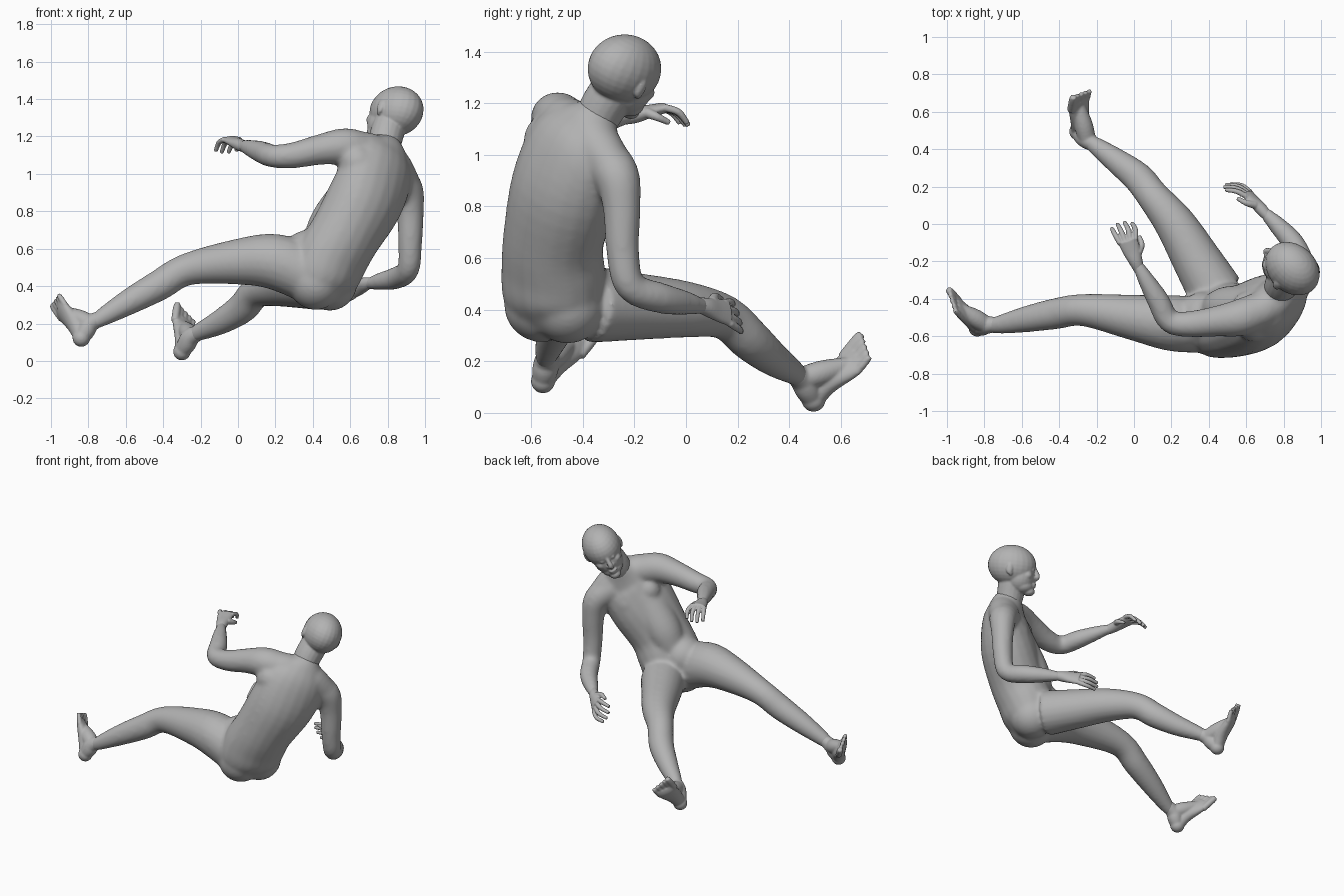
import bpy, bmesh, math
from mathutils import Vector, Matrix

cube = bpy.data.objects.get("Cube")
if cube:
    bpy.data.objects.remove(cube, do_unlink=True)

# One plain grey for the whole figure
grey = bpy.data.materials.new("plain_grey")
grey.use_nodes = True
colour = (0.45, 0.45, 0.45, 1)
grey.diffuse_color = colour
grey.node_tree.nodes["Principled BSDF"].inputs["Base Color"].default_value = colour


def spline(points, steps=4):
    """Catmull-Rom interpolation of points of any dimension."""
    pts = [Vector(p) for p in points]
    pts = [pts[0] * 2 - pts[1]] + pts + [pts[-1] * 2 - pts[-2]]
    out = []
    for a, b, c, d in zip(pts, pts[1:], pts[2:], pts[3:]):
        for i in range(steps):
            t = i / steps
            out.append(b + (c - a) * t / 2 + (a * 2 - b * 5 + c * 4 - d) * t * t / 2
                       + (b * 3 - a - c * 3 + d) * t ** 3 / 2)
    return out + [pts[-2]]


def tube(bm, points, side=(0, 0, 1), side_end=None, sides=20):
    """Loft of ellipses; each point is x, y, z, half width, half depth."""
    pts = spline([tuple(p) if len(p) == 5 else (*p, p[3]) for p in points])
    start, end = Vector(side), Vector(side_end or side)
    rings = []
    for i, p in enumerate(pts):
        ahead, behind = pts[min(i + 1, len(pts) - 1)], pts[max(i - 1, 0)]
        along = Vector((ahead - behind)[:3]).normalized()
        wide = start.lerp(end, i / (len(pts) - 1))
        wide = (wide - along * wide.dot(along)).normalized()
        deep = wide.cross(along)
        ring = []
        for k in range(sides):
            a = math.tau * k / sides
            ring.append(bm.verts.new(Vector(p[:3]) + wide * p[3] * math.cos(a)
                                     + deep * p[4] * math.sin(a)))
        rings.append(ring)
    for low, high in zip(rings, rings[1:]):
        for k in range(sides):
            n = (k + 1) % sides
            bm.faces.new((low[k], low[n], high[n], high[k]))
    bm.faces.new(rings[0][::-1])
    bm.faces.new(rings[-1])


def ball(bm, centre, radii, frame=Matrix.Identity(3)):
    place = Matrix.Translation(centre) @ frame.to_4x4() @ Matrix.Diagonal((*radii, 1))
    bmesh.ops.create_uvsphere(bm, u_segments=24, v_segments=16, radius=1, matrix=place)


def finish(name, bm, voxel, rounds):
    """Fuse the overlapping pieces into one soft skin."""
    bmesh.ops.recalc_face_normals(bm, faces=bm.faces)
    mesh = bpy.data.meshes.new(name)
    bm.to_mesh(mesh)
    bm.free()
    mesh.materials.append(grey)
    obj = bpy.data.objects.new(name, mesh)
    bpy.context.collection.objects.link(obj)
    fuse = obj.modifiers.new("fuse", 'REMESH')
    fuse.mode = 'VOXEL'
    fuse.voxel_size = voxel
    fuse.use_smooth_shade = True
    soft = obj.modifiers.new("soften", 'SMOOTH')
    soft.factor = 0.5
    soft.iterations = rounds


# Torso, twisting from the hips up to the shoulders
body = bmesh.new()
tube(body, [(.43, -.51, .33, .16, .11), (.455, -.515, .44, .205, .175),
            (.5, -.515, .55, .212, .185), (.57, -.515, .67, .205, .182),
            (.68, -.475, .86, .226, .182), (.75, -.43, 1.02, .22, .15),
            (.775, -.385, 1.1, .17, .115), (.785, -.35, 1.16, .1, .09),
            (.79, -.335, 1.2, .06, .06)],
     (-.5, -.85, .1), (-.72, -.5, .5))
tube(body, [(.58, -.51, 1.15, .08), (.7, -.45, 1.12, .1),
            (.82, -.36, 1.05, .1), (.9, -.28, .94, .08)])      # shoulder yoke
for spot in [(.415, -.56, .42), (.49, -.46, .415)]:            # buttocks
    ball(body, spot, [.147] * 3)
for spot in [(.61, -.44, 1.0), (.72, -.345, .91)]:             # chest muscles
    ball(body, spot, (.085, .08, .09))
ball(body, (.375, -.5, .56), [.14] * 3)                        # hip crease
tube(body, [(.44, -.46, .62, .1), (.5, -.455, .73, .122),
            (.59, -.45, .86, .122), (.65, -.43, .97, .1)])     # belly and ribs
ball(body, (.64, -.53, 1.06), [.1] * 3)                        # shoulder blade

# Arms
tube(body, [(.68, -.46, 1.12, .1), (.57, -.5, 1.145, .1), (.44, -.52, 1.13, .082),
            (.3, -.535, 1.1, .07), (.19, -.52, 1.095, .062), (.13, -.41, 1.115, .06),
            (.06, -.29, 1.14, .044), (.01, -.2, 1.155, .026)])
tube(body, [(.82, -.34, 1.0, .1), (.9, -.27, .92, .09), (.92, -.25, .8, .074),
            (.92, -.245, .62, .064), (.91, -.215, .49, .06), (.85, -.1, .445, .06),
            (.76, .0, .425, .047), (.68, .08, .41, .026)], (1, 0, 0))

# Legs
tube(body, [(.38, -.54, .46, .15), (.2, -.53, .53, .15), (0, -.5, .53, .123),
            (-.27, -.46, .49, .087), (-.42, -.48, .405, .083), (-.58, -.51, .317, .07),
            (-.73, -.54, .23, .048), (-.81, -.545, .18, .028)])
tube(body, [(.44, -.37, .42, .15), (.34, -.2, .412, .132), (.22, 0, .4, .11),
            (.1, .15, .37, .087), (.025, .245, .285, .083), (-.09, .335, .21, .068),
            (-.215, .425, .15, .046), (-.27, .465, .11, .028)])
finish("body", body, .012, 12)


def build_foot(name, shin, ankle, heel, ball_spot, toe_tip, lateral):
    """Foot with the lateral direction running from big toe to little toe."""
    bm = bmesh.new()
    shin, ankle, heel, ball_spot, toe_tip = map(
        Vector, (shin, ankle, heel, ball_spot, toe_tip))
    aim = (toe_tip - heel).normalized()
    lateral = Vector(lateral)
    lateral = (lateral - aim * lateral.dot(aim)).normalized()
    middle = heel.lerp(ball_spot, .5).lerp(ankle, .15)
    tube(bm, [(*heel, .04, .038), (*middle, .053, .043), (*ball_spot, .07, .031),
              (*ball_spot.lerp(toe_tip, .4), .064, .019)], lateral)
    tube(bm, [(*shin, .032), (*ankle, .049), (*ankle.lerp(heel, .5), .05),
              (*heel, .042)], lateral)
    tube(bm, [(*ankle, .047), (*ankle.lerp(ball_spot, .45), .049),
              (*ball_spot, .032)], lateral)
    ball(bm, heel, [.047] * 3)
    for i in range(5):
        offset = lateral * (i - 2) * .029
        base = ball_spot + offset
        tip = toe_tip + offset * 1.05 - aim * .009 * i
        size = .021 if i == 0 else .015
        tube(bm, [(*base, size), (*base.lerp(tip, .7), size), (*tip, size * .8)], lateral)
    finish(name, bm, .006, 6)


build_foot("left_foot", (-.7, -.535, .247), (-.79, -.54, .2), (-.838, -.555, .122),
           (-.93, -.455, .26), (-.985, -.395, .34), (.3, -.85, .3))
build_foot("right_foot", (-.18, .4, .167), (-.25, .45, .13), (-.3, .495, .05),
           (-.295, .635, .185), (-.28, .71, .275), (.65, .3, -.6))


def build_hand(name, wrist, knuckle, aim, palm, thumb_side):
    """Palm, four curled fingers and a thumb."""
    bm = bmesh.new()
    wrist, knuckle = Vector(wrist), Vector(knuckle)
    aim, palm, across = (Vector(v).normalized() for v in (aim, palm, thumb_side))
    tube(bm, [(*wrist.lerp(knuckle, -.5), .026), (*wrist, .037, .032),
              (*wrist.lerp(knuckle, .5), .048, .026), (*knuckle, .054, .021)], across)
    for i in range(4):
        spread = across * (1.5 - i)
        base = knuckle + spread * .028 - aim * .01
        length = .06 if i in (1, 2) else .052
        bend = base + (aim + spread * .18 + palm * .25) * length
        tip = bend + (aim * .6 + palm * .8) * length
        tube(bm, [(*base, .015), (*bend, .014), (*tip, .011)], across)
    root = wrist.lerp(knuckle, .35) + across * .03
    bend = root + (across * .6 + aim * .7 + palm * .3) * .05
    tube(bm, [(*root, .021), (*bend, .016), (*(bend + (aim + palm * .4) * .045), .011)], palm)
    finish(name, bm, .005, 2)


build_hand("left_hand", (.01, -.2, 1.155), (-.035, -.085, 1.183), (-.2, .92, -.1),
           (-.25, .1, -.9), (1, .25, 0))
build_hand("right_hand", (.68, .08, .41), (.605, .165, .385), (-.66, .62, -.15),
           (-.8, -.25, -.1), (-.2, -.25, .85))

# Head, in its own frame of left, forward and up
head = bmesh.new()
forward = Vector((-.73, .67, -.13)).normalized()
left = Vector((-.63, -.62, .42))
left = (left - forward * left.dot(forward)).normalized()
up = forward.cross(left)
turn = Matrix((left, forward, up)).transposed()
skull = Vector((.84, -.232, 1.333))


def at(x, y, z):
    return skull + turn @ Vector((x, y, z))


def lump(x, y, z, *radii):
    ball(head, at(x, y, z), radii, turn)


lump(0, -.01, 0, .126, .16, .135)                 # skull
lump(0, .05, -.07, .097, .1, .11)                 # face
lump(0, .075, -.128, .075, .072, .055)            # jaw
lump(0, .115, -.162, .04, .042, .032)             # chin
lump(0, .116, .005, .065, .03, .025)              # brow
lump(0, .146, -.112, .03, .016, .009)             # upper lip
lump(0, .144, -.128, .026, .016, .009)            # lower lip
tube(head, [(*at(0, .135, 0), .013), (*at(0, .152, -.03), .014),
            (*at(0, .164, -.062), .018), (*at(0, .145, -.078), .02)], left)
for s in (-1, 1):
    lump(s * .052, .1, -.06, .034, .036, .032)    # cheek
    lump(s * .036, .133, -.022, .017, .014, .01)  # eye
    lump(s * .017, .147, -.07, .012, .014, .01)   # nostril
    lump(s * .124, -.012, -.03, .011, .022, .038)  # ear
    lump(s * .116, -.002, -.056, .011, .013, .02)  # ear lobe
# Neck, rooted inside the torso
tube(head, [(.765, -.38, 1.05, .06), (.778, -.35, 1.13, .083), (.79, -.32, 1.19, .09),
            (.81, -.275, 1.26, .09), (.825, -.24, 1.32, .085)], left)
finish("head", head, .006, 6)
